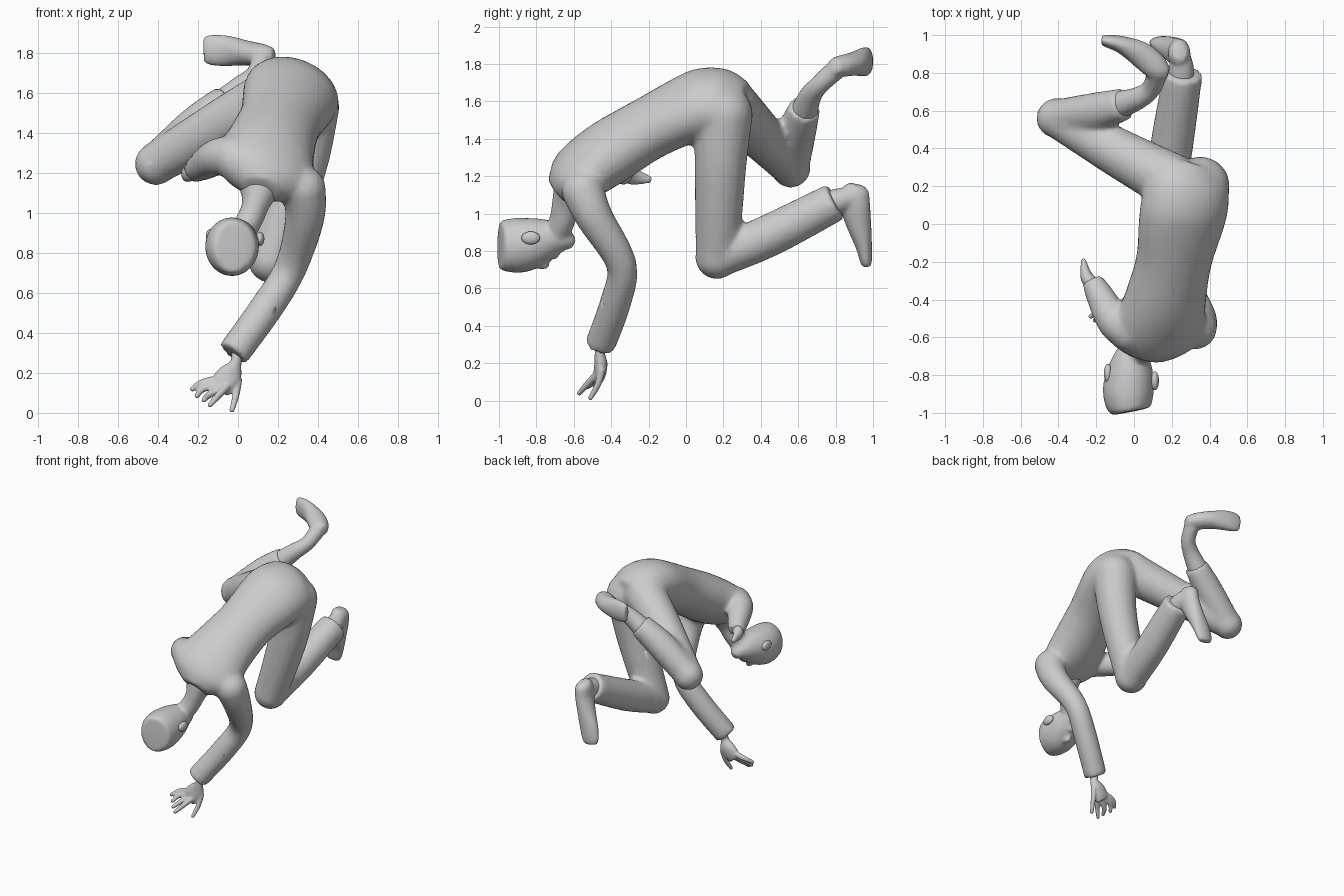
import bpy, bmesh, math
from mathutils import Vector, Matrix


def spline(pts, steps):
    """Catmull-Rom through rows of (x, y, z, half_width, half_depth)."""
    out = []
    for i in range(len(pts) - 1):
        p0, p1 = pts[max(i - 1, 0)], pts[i]
        p2, p3 = pts[i + 1], pts[min(i + 2, len(pts) - 1)]
        for s in range(steps):
            t = s / steps
            out.append([0.5 * (2 * b + (c - a) * t + (2 * a - 5 * b + 4 * c - d) * t * t
                               + (3 * b - a - 3 * c + d) * t ** 3)
                        for a, b, c, d in zip(p0, p1, p2, p3)])
    return out + [list(pts[-1])]


def loft(bm, pts, side=(1, 0, 0), n=18, steps=4):
    """Elliptical sections swept along a path; 'side' sets the width direction."""
    pts = [tuple(p) if len(p) == 5 else (*p, p[3]) for p in pts]
    rows = spline(pts, steps)
    cen = [Vector(r[:3]) for r in rows]
    rings = []
    for i, r in enumerate(rows):
        t = (cen[min(i + 1, len(cen) - 1)] - cen[max(i - 1, 0)]).normalized()
        lat = Vector(side)
        lat = (lat - t * lat.dot(t)).normalized()
        dep = t.cross(lat)
        rings.append([bm.verts.new(cen[i] + lat * r[3] * math.cos(a) + dep * r[4] * math.sin(a))
                      for a in (2 * math.pi * k / n for k in range(n))])
    for a, b in zip(rings, rings[1:]):
        for k in range(n):
            bm.faces.new((a[k], a[(k + 1) % n], b[(k + 1) % n], b[k]))
    bm.faces.new(rings[0][::-1])
    bm.faces.new(rings[-1])


def ball(bm, c, r):
    r = r if isinstance(r, tuple) else (r, r, r)
    bmesh.ops.create_icosphere(bm, subdivisions=3, radius=1,
                               matrix=Matrix.Translation(c) @ Matrix.Diagonal((*r, 1)))


def finish(name, bm, voxel=None, ratio=0.3, smooth=4):
    bmesh.ops.recalc_face_normals(bm, faces=bm.faces)
    me = bpy.data.meshes.new(name)
    bm.to_mesh(me)
    bm.free()
    ob = bpy.data.objects.new(name, me)
    bpy.context.collection.objects.link(ob)
    for p in me.polygons:
        p.use_smooth = True
    if voxel:
        m = ob.modifiers.new("fuse", 'REMESH')
        m.mode, m.voxel_size, m.use_smooth_shade = 'VOXEL', voxel, True
        m = ob.modifiers.new("soften", 'SMOOTH')
        m.factor, m.iterations = 0.5, smooth
        m = ob.modifiers.new("facets", 'DECIMATE')
        m.ratio = ratio
    return ob


# Clothed body: torso, sleeves and trouser legs fused into one skin
bm = bmesh.new()
tilt = (0.92, 0, -0.38)
loft(bm, [(0.31, 0.32, 1.59, 0.14, 0.10), (0.285, 0.22, 1.593, 0.225, 0.165),
          (0.268, 0.10, 1.59, 0.24, 0.18), (0.25, 0.0, 1.555, 0.235, 0.172),
          (0.21, -0.2, 1.455, 0.207, 0.163), (0.165, -0.4, 1.335, 0.225, 0.168),
          (0.135, -0.54, 1.24, 0.25, 0.153), (0.125, -0.63, 1.17, 0.22, 0.125),
          (0.115, -0.69, 1.12, 0.1, 0.07)], tilt, n=28)

# Planted leg, bent back at the knee
ball(bm, (0.35, 0.20, 1.53), 0.158)
loft(bm, [(0.35, 0.20, 1.53, 0.158), (0.315, 0.185, 1.27, 0.14), (0.24, 0.175, 1.0, 0.127),
          (0.165, 0.165, 0.77, 0.114)])
ball(bm, (0.165, 0.165, 0.765), 0.116)
loft(bm, [(0.165, 0.165, 0.765, 0.11), (0.205, 0.45, 0.885, 0.114), (0.26, 0.80, 1.065, 0.104)])

# Raised leg, swung out sideways
ball(bm, (0.19, 0.23, 1.585), 0.15)
loft(bm, [(0.19, 0.23, 1.585, 0.15), (-0.08, 0.375, 1.44, 0.13), (-0.405, 0.56, 1.25, 0.105)],
     (0, 0, 1))
ball(bm, (-0.41, 0.56, 1.245), 0.107)
loft(bm, [(-0.405, 0.56, 1.25, 0.1), (-0.2, 0.595, 1.44, 0.102), (-0.05, 0.635, 1.565, 0.085)],
     (0, 0, 1))

# Reaching arm sleeve
ball(bm, (0.325, -0.55, 1.12), 0.115)
loft(bm, [(0.325, -0.55, 1.12, 0.115), (0.335, -0.49, 0.98, 0.1), (0.265, -0.345, 0.73, 0.082),
          (0.145, -0.375, 0.53, 0.084), (-0.025, -0.46, 0.295, 0.082)], (0, 1, 0))

# Tucked arm sleeve
ball(bm, (-0.03, -0.57, 1.28), 0.107)
loft(bm, [(0.0, -0.58, 1.28, 0.107), (-0.1, -0.52, 1.28, 0.095), (-0.18, -0.38, 1.235, 0.075),
          (-0.222, -0.3, 1.208, 0.058)], (0, 0, 1))
finish("clothed_body", bm, 0.017, 0.25, 5)

# Head and neck
bm = bmesh.new()
loft(bm, [(-0.025, -0.995, 0.83, 0.085, 0.122), (-0.028, -0.97, 0.83, 0.118, 0.138),
          (-0.03, -0.88, 0.832, 0.135, 0.147), (-0.02, -0.78, 0.852, 0.122, 0.125),
          (-0.01, -0.70, 0.863, 0.095, 0.095), (0.0, -0.64, 0.855, 0.065, 0.06),
          (0.0, -0.60, 0.835, 0.03, 0.025)], n=24)
loft(bm, [(0.11, -0.61, 1.14, 0.12, 0.1), (0.09, -0.64, 1.05, 0.072, 0.078),
          (0.06, -0.66, 0.97, 0.066, 0.07), (0.0, -0.70, 0.87, 0.07, 0.07)])
ball(bm, (-0.01, -0.77, 0.725), (0.02, 0.04, 0.025))
ball(bm, (-0.005, -0.70, 0.775), (0.04, 0.018, 0.02))
finish("head", bm, 0.012, 0.35, 3)

# Ears
for name, c in (("ear_right", (0.11, -0.83, 0.87)), ("ear_left", (-0.138, -0.79, 0.885))):
    bm = bmesh.new()
    ball(bm, c, (0.022, 0.05, 0.035))
    finish(name, bm)

# Bare foot of the planted leg, toes down
bm = bmesh.new()
loft(bm, [(0.25, 0.76, 1.05, 0.07), (0.25, 0.84, 1.075, 0.065), (0.245, 0.90, 1.08, 0.05)])
loft(bm, [(0.245, 0.91, 1.155, 0.035, 0.045), (0.24, 0.905, 1.12, 0.058, 0.073),
          (0.235, 0.905, 1.04, 0.06, 0.08), (0.205, 0.925, 0.94, 0.064, 0.067),
          (0.165, 0.95, 0.83, 0.072, 0.045), (0.145, 0.962, 0.75, 0.066, 0.033),
          (0.14, 0.965, 0.718, 0.05, 0.024)])
finish("foot_planted_leg", bm, 0.012, 0.35, 2)

# Bare shin and foot of the raised leg
bm = bmesh.new()
loft(bm, [(-0.08, 0.63, 1.54, 0.075), (0.02, 0.665, 1.63, 0.06), (0.09, 0.715, 1.69, 0.052),
          (0.12, 0.79, 1.76, 0.055)], (0, 0, 1))
loft(bm, [(0.182, 0.80, 1.79, 0.035, 0.035), (0.13, 0.82, 1.787, 0.056, 0.066),
          (0.04, 0.895, 1.80, 0.063, 0.07), (-0.06, 0.947, 1.81, 0.078, 0.048),
          (-0.14, 0.968, 1.815, 0.076, 0.034), (-0.172, 0.972, 1.815, 0.062, 0.024)], (0, 0, 1))
finish("foot_raised_leg", bm, 0.012, 0.35, 2)

# Half-curled hand of the reaching arm
bm = bmesh.new()
loft(bm, [(0.0, -0.445, 0.33, 0.035), (-0.01, -0.46, 0.255, 0.028, 0.028),
          (-0.035, -0.455, 0.2, 0.058, 0.035), (-0.07, -0.46, 0.15, 0.065, 0.034),
          (-0.095, -0.465, 0.12, 0.055, 0.026)])
fingers = [((0.0, -0.45, 0.17), (-0.01, -0.47, 0.09), (-0.03, -0.51, 0.015)),
           ((-0.05, -0.475, 0.14), (-0.1, -0.53, 0.085), (-0.14, -0.57, 0.04)),
           ((-0.085, -0.475, 0.13), (-0.145, -0.505, 0.09), (-0.17, -0.55, 0.065)),
           ((-0.1, -0.465, 0.145), (-0.175, -0.475, 0.12), (-0.205, -0.51, 0.085)),
           ((-0.09, -0.455, 0.17), (-0.18, -0.455, 0.15), (-0.228, -0.49, 0.12))]
for a, b, c in fingers:
    loft(bm, [(*a, 0.022), (*b, 0.018), (*c, 0.013)], (0.3, 1, 0), n=10)
    ball(bm, c, 0.013)
finish("hand_reaching", bm, 0.006, 0.35, 2)

# Hand of the tucked arm
bm = bmesh.new()
loft(bm, [(-0.2, -0.34, 1.22, 0.045, 0.04), (-0.245, -0.29, 1.2, 0.045, 0.037),
          (-0.26, -0.24, 1.19, 0.034, 0.024), (-0.268, -0.185, 1.18, 0.015, 0.012)], (0, 0, 1))
finish("hand_tucked", bm, 0.008, 0.5, 2)
